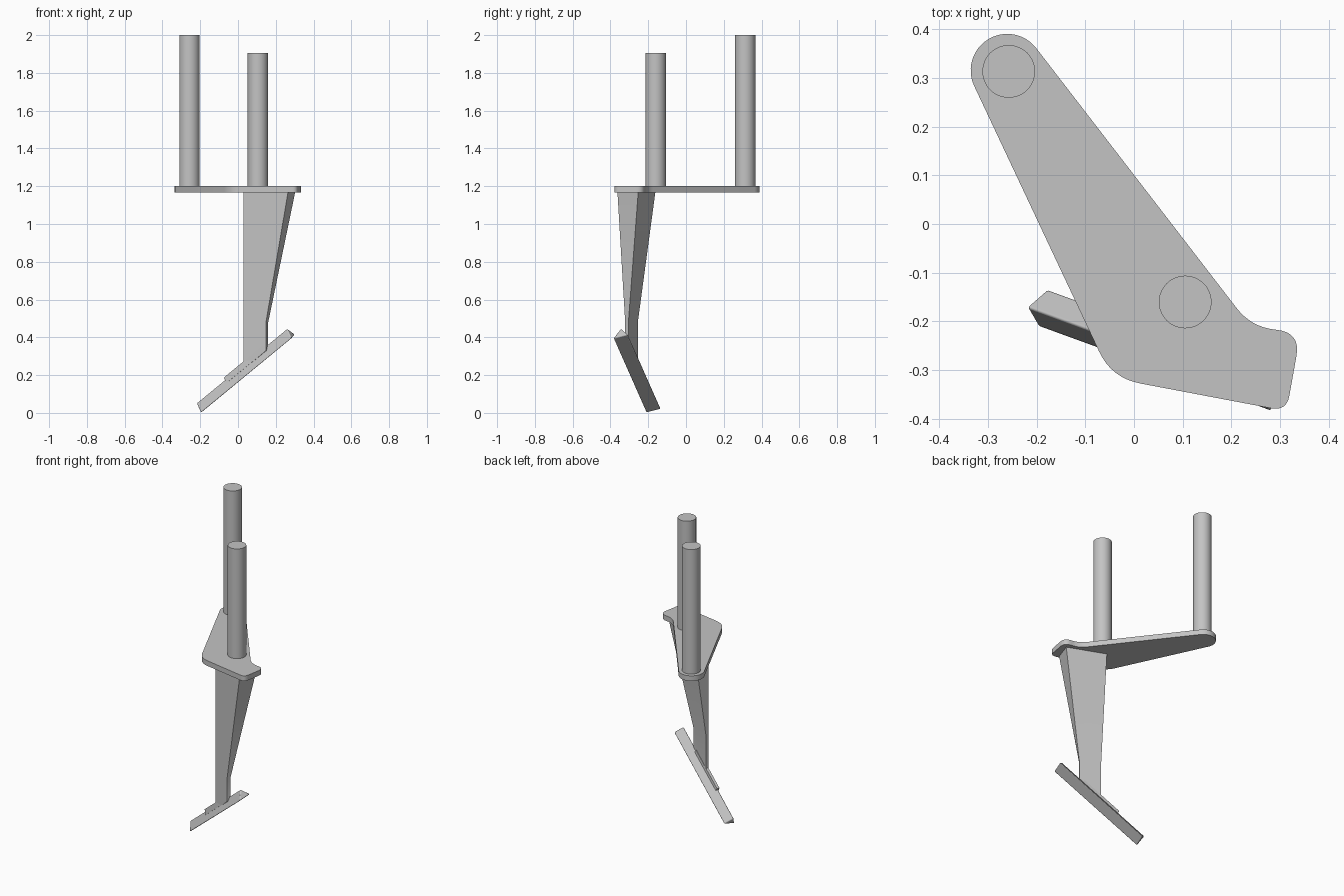
import bpy, bmesh, math
from mathutils import Vector

cube = bpy.data.objects.get("Cube")
if cube:
    bpy.data.objects.remove(cube, do_unlink=True)

GREY = (0.55, 0.55, 0.55, 1)
grey = bpy.data.materials.new("plain grey")
grey.use_nodes = True
grey.diffuse_color = GREY
grey.node_tree.nodes["Principled BSDF"].inputs["Base Color"].default_value = GREY


def loft(name, loops, bevel=0):
    """Closed solid skinned through loops with equal point counts."""
    bm = bmesh.new()
    rings = [[bm.verts.new(p) for p in loop] for loop in loops]
    n = len(rings[0])
    for a, b in zip(rings, rings[1:]):
        for i in range(n):
            j = (i + 1) % n
            bm.faces.new((a[i], a[j], b[j], b[i]))
    bm.faces.new(rings[0])
    bm.faces.new(rings[-1])
    bmesh.ops.recalc_face_normals(bm, faces=bm.faces)
    mesh = bpy.data.meshes.new(name)
    bm.to_mesh(mesh)
    bm.free()
    mesh.materials.append(grey)
    obj = bpy.data.objects.new(name, mesh)
    bpy.context.collection.objects.link(obj)
    if bevel:
        mod = obj.modifiers.new("soft edges", "BEVEL")
        mod.width, mod.segments = bevel, 3
    bpy.ops.object.select_all(action="DESELECT")
    obj.select_set(True)
    bpy.context.view_layer.objects.active = obj
    bpy.ops.object.shade_smooth_by_angle(angle=math.radians(30))
    return obj


def arc(cx, cy, r, start, end, steps):
    angles = [math.radians(start + (end - start) * i / steps) for i in range(steps + 1)]
    return [Vector((cx + r * math.cos(a), cy + r * math.sin(a))) for a in angles]


def extrude(name, outline, z0, z1):
    return loft(name, [[(p.x, p.y, z) for p in outline] for z in (z0, z1)])


# Round pegs standing on the plate
for name, x, y, top in (("tall_peg", -0.257, 0.313, 2.0), ("short_peg", 0.105, -0.16, 1.905)):
    extrude(name, arc(x, y, 0.054, 0, 360, 48)[:-1], 1.19, top)

# Plate: round end, then corners softened by the given trim length
outline = arc(-0.26, 0.315, 0.075, 38, 205, 24)
corners = [(-0.046, -0.316, 0.06), (0.313, -0.384, 0.032),
           (0.342, -0.222, 0.05), (0.241, -0.212, 0.05)]
path = [outline[-1]] + [Vector(c[:2]) for c in corners] + [outline[0]]
for k, (x, y, trim) in enumerate(corners, 1):
    c = path[k]
    p = c + (path[k - 1] - c).normalized() * trim
    q = c + (path[k + 1] - c).normalized() * trim
    for i in range(9):
        t = i / 8
        outline.append(p * (1 - t) ** 2 + c * 2 * t * (1 - t) + q * t * t)
extrude("plate", outline, 1.167, 1.2)

# Tapered leg: wide under the plate, thin blade at the foot
wide = [(0.03, -0.27), (0.265, -0.363), (0.303, -0.253), (0.07, -0.162)]
thin = [(0.03, -0.27), (0.148, -0.322), (0.16, -0.305), (0.036, -0.255)]
foot_cut = [0.23, 0.33, 0.33, 0.23]
loft("leg", [[(x, y, 1.17) for x, y in wide],
             [(x, y, 0.48) for x, y in thin],
             [(x, y, z) for (x, y), z in zip(thin, foot_cut)]])

# Sloping three-sided foot bar
along = Vector((0.48, -0.175, 0.395))
section = [Vector(p) for p in ((-0.197, -0.21, 0.0), (-0.22, -0.17, 0.052), (-0.178, -0.133, 0.02))]
loft("foot_bar", [section, [p + along for p in section]], bevel=0.006)

# Low weld strip along the ridge where the leg meets the bar
ridge, lift = section[1], Vector((-0.006, 0.002, 0.008))
across = Vector((0.37, 0.93, 0)) * 0.012
sink = Vector((0.01, -0.004, -0.02))
strip = [ridge + sink - across, ridge + lift - across * 0.7,
         ridge + lift + across * 0.7, ridge + sink + across]
loft("weld_strip", [[p + along * t for p in strip] for t in (0.32, 0.74)])
